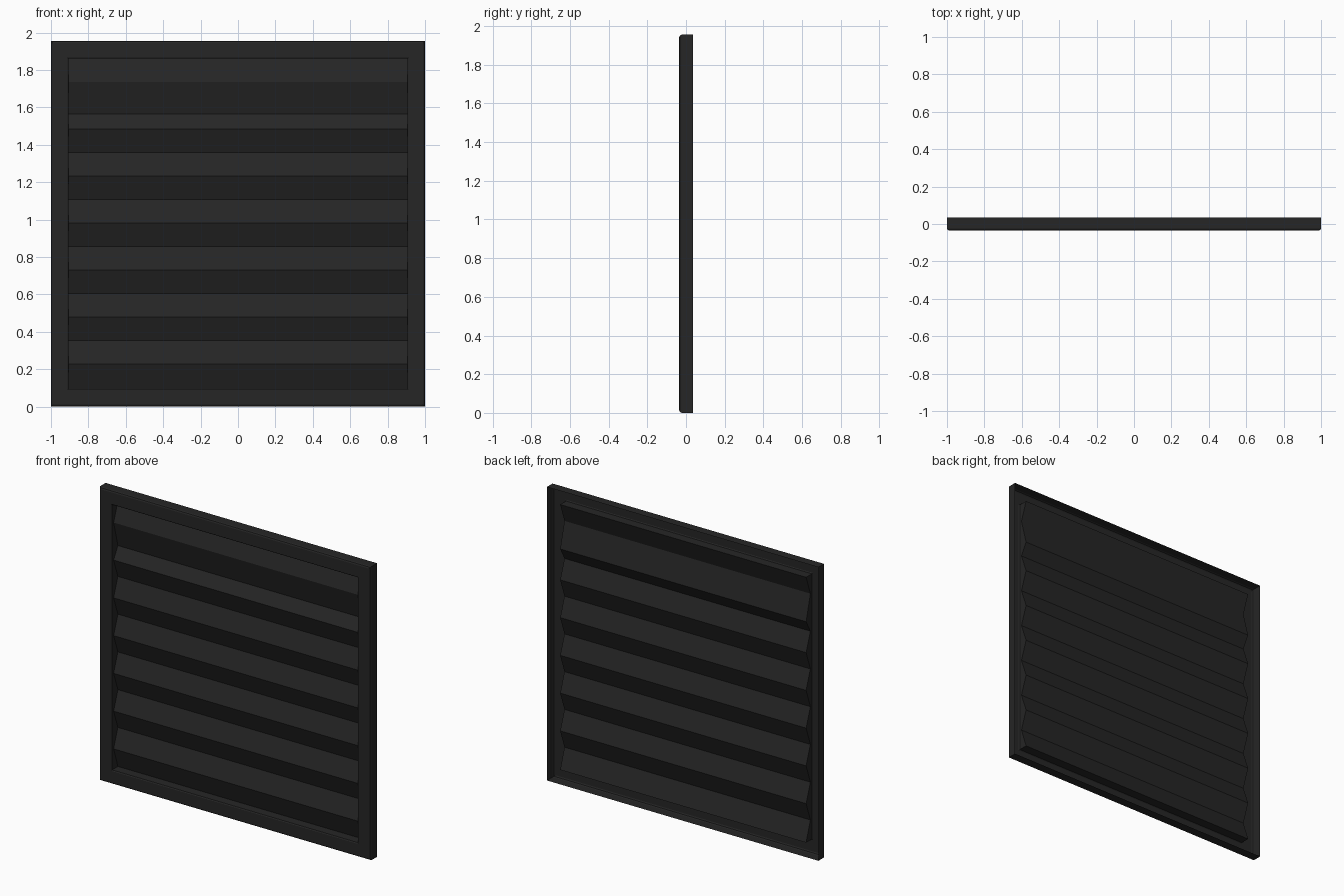
import bpy

if "Cube" in bpy.data.objects:
    bpy.data.objects.remove(bpy.data.objects["Cube"])

TOP = 1.955

mat = bpy.data.materials.new("charcoal_black")
mat.diffuse_color = (0.019, 0.019, 0.019, 1)
mat.use_nodes = True
mat.node_tree.nodes["Principled BSDF"].inputs["Base Color"].default_value = mat.diffuse_color


def make_object(name, verts, faces):
    mesh = bpy.data.meshes.new(name)
    mesh.from_pydata(verts, [], faces)
    mesh.materials.append(mat)
    mesh.update()
    obj = bpy.data.objects.new(name, mesh)
    bpy.context.collection.objects.link(obj)
    return obj


# frame: shell open at the back, made of rectangular loops (inset, y)
loops = [(0, 0.035), (0, -0.023), (0.004, -0.031), (0.012, -0.035),
         (0.088, -0.035), (0.094, -0.031)]
verts, faces = [], []
for d, y in loops:
    verts += [(-1 + d, y, d), (1 - d, y, d), (1 - d, y, TOP - d), (-1 + d, y, TOP - d)]
for i in range(len(loops) - 1):
    for k in range(4):
        a, b = 4 * i + k, 4 * i + (k + 1) % 4
        faces.append((a, a + 4, b + 4, b))
make_object("frame", verts, faces)

# corrugated panel: zigzag profile of front ridges and rear valleys
INSET, LIP_Y, RIDGE, VALLEY = 0.094, -0.031, -0.015, 0.03
heights = [INSET] + [0.228 + 0.1257 * i for i in range(11)] + [1.565, 1.735, TOP - INSET]
profile = [(VALLEY if i % 2 == 0 else RIDGE, z) for i, z in enumerate(heights)]
W = 1 - INSET
verts, faces = [], []
for y, z in profile:
    verts += [(-W, y, z), (W, y, z)]
for i in range(len(profile) - 1):
    a = 2 * i
    faces.append((a, a + 1, a + 3, a + 2))
make_object("corrugated_panel", verts, faces)

# inner lip: walls joining the frame opening to the zigzag edge
verts, faces = [], []
for side in (-1, 1):
    base = len(verts)
    for y, z in profile:
        verts += [(side * W, LIP_Y, z), (side * W, y, z)]
    for i in range(len(profile) - 1):
        a = base + 2 * i
        quad = (a, a + 1, a + 3, a + 2)
        faces.append(quad if side > 0 else quad[::-1])
for (y, z), flip in ((profile[0], False), (profile[-1], True)):
    base = len(verts)
    verts += [(-W, LIP_Y, z), (W, LIP_Y, z), (W, y, z), (-W, y, z)]
    quad = (base, base + 1, base + 2, base + 3)
    faces.append(quad[::-1] if flip else quad)
make_object("inner_lip", verts, faces)
